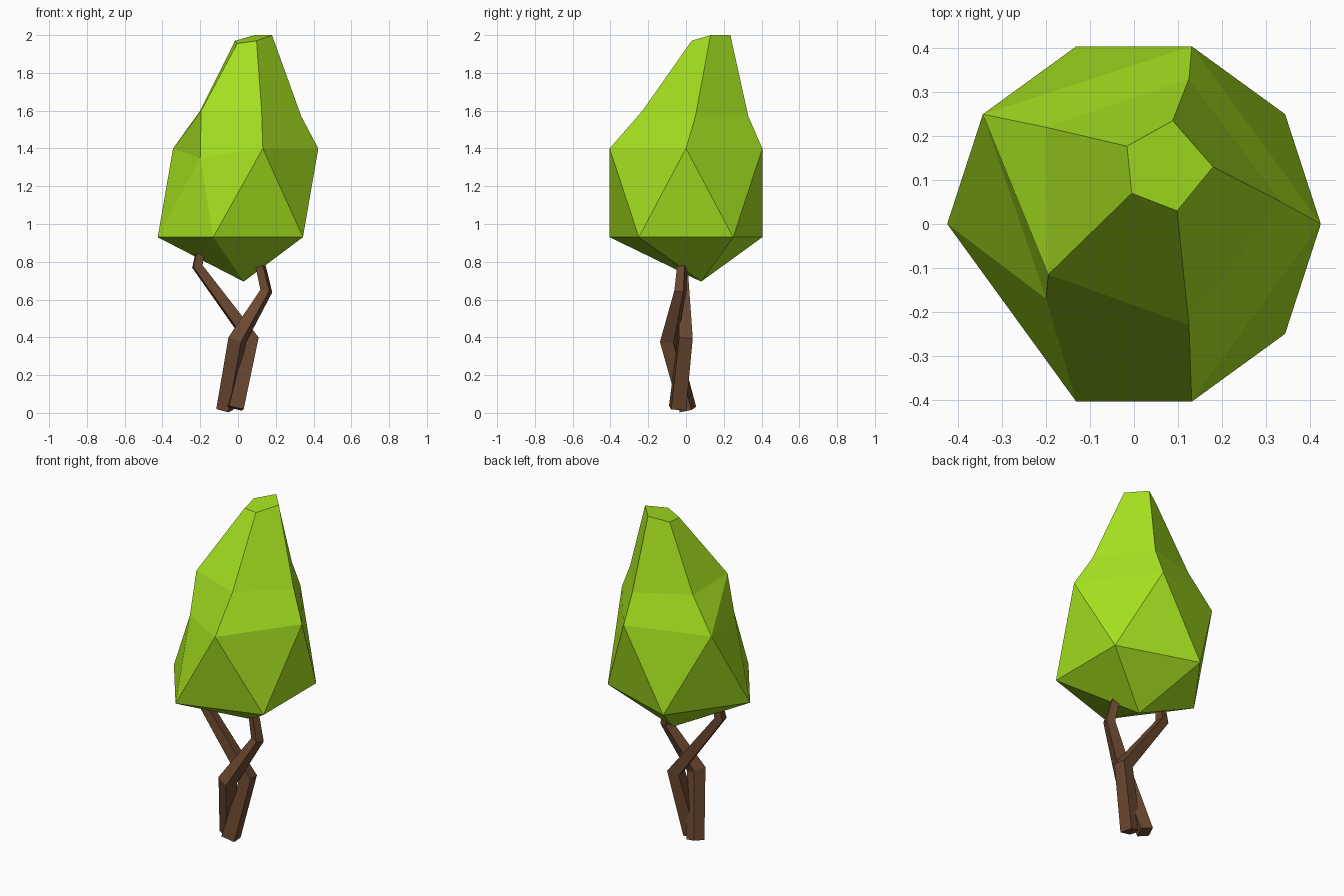
import bpy, bmesh
from math import cos, sin, radians
from mathutils import Vector, Matrix

if "Cube" in bpy.data.objects:
    bpy.data.objects.remove(bpy.data.objects["Cube"])


def material(name, rgb):
    m = bpy.data.materials.new(name)
    m.diffuse_color = (*rgb, 1)
    m.use_nodes = True
    m.node_tree.nodes["Principled BSDF"].inputs["Base Color"].default_value = m.diffuse_color
    return m


def make_object(name, bm, mat):
    bmesh.ops.recalc_face_normals(bm, faces=bm.faces)
    me = bpy.data.meshes.new(name)
    bm.to_mesh(me)
    bm.free()
    me.materials.append(mat)
    ob = bpy.data.objects.new(name, me)
    bpy.context.collection.objects.link(ob)
    return ob


def limb(name, path, widths, twist, mat):
    """Square tapered tube along a bent path."""
    bm = bmesh.new()
    pts = [Vector(p) for p in path]
    rings = []
    for i, p in enumerate(pts):
        dirs = []
        if i > 0:
            dirs.append((p - pts[i - 1]).normalized())
        if i < len(pts) - 1:
            dirs.append((pts[i + 1] - p).normalized())
        t = sum(dirs, Vector()).normalized()
        side = Vector((0, 1, 0)).cross(t).normalized()
        turn = Matrix.Rotation(radians(twist), 3, t)
        a = turn @ side
        b = t.cross(a)
        h = widths[i] / 2
        rings.append([bm.verts.new(p + a * h * s + b * h * u)
                      for s, u in ((-1, -1), (1, -1), (1, 1), (-1, 1))])
    for r, q in zip(rings, rings[1:]):
        for k in range(4):
            n = (k + 1) % 4
            bm.faces.new((r[k], r[n], q[n], q[k]))
    bm.faces.new(rings[0])
    bm.faces.new(rings[-1])
    return make_object(name, bm, mat)


leaf = material("leaf_green", (0.38, 0.75, 0.014))
bark = material("bark_brown", (0.147, 0.065, 0.03))

# Crown: stretched icosahedron with a leaning, flat-topped tip
bm = bmesh.new()
R = 0.425


def ring(start, z):
    return [Vector((R * cos(radians(start + 72 * k)),
                    R * sin(radians(start + 72 * k)), z)) for k in range(5)]


upper = ring(216, 1.40)
upper[0] = Vector((-0.20, -0.17, 1.35))  # dented corner
middle = [(-0.195, -0.115, 1.60), (0.125, -0.23, 1.60), (0.335, 0.05, 1.57),
          (0.125, 0.33, 1.57), (-0.20, 0.22, 1.60)]
tip = [(-0.005, 0.07, 1.955), (0.098, 0.03, 1.97), (0.18, 0.13, 2.0),
       (0.088, 0.235, 2.0), (-0.016, 0.177, 1.97)]
L, U, M, T = [[bm.verts.new(p) for p in r]
              for r in (ring(180, 0.93), upper, middle, tip)]
bottom = bm.verts.new((0.03, 0.08, 0.695))
for k in range(5):
    n = (k + 1) % 5
    bm.faces.new((bottom, L[n], L[k]))
    bm.faces.new((L[k], L[n], U[k]))
    bm.faces.new((L[n], U[n], U[k]))
    if k == 4:
        bm.faces.new((U[k], U[n], M[n]))
        bm.faces.new((U[k], M[n], M[k]))
    else:
        bm.faces.new((U[k], U[n], M[n], M[k]))
    bm.faces.new((M[k], M[n], T[n], T[k]))
bm.faces.new(T)
make_object("leaf_crown", bm, leaf)

# Two crossing trunks
limb("front_trunk",
     [(-0.07, 0.01, 0.018), (-0.005, -0.09, 0.385), (0.15, -0.03, 0.645), (0.12, -0.02, 0.775)],
     [0.07, 0.075, 0.05, 0.042], -20, bark)
limb("back_trunk",
     [(-0.015, -0.045, 0.025), (0.07, -0.005, 0.39), (-0.215, -0.02, 0.775), (-0.202, -0.015, 0.84)],
     [0.08, 0.072, 0.05, 0.042], 8, bark)
